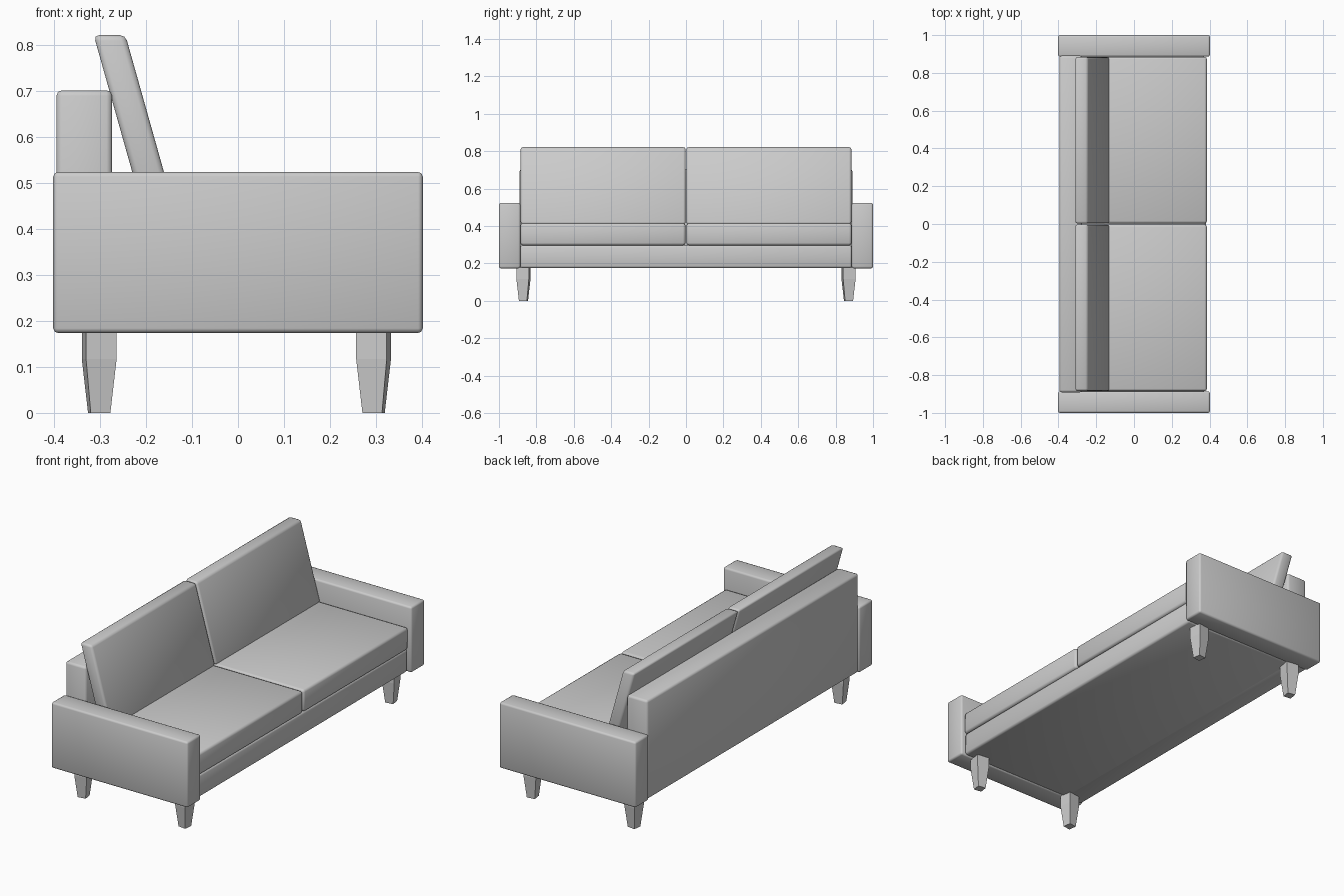
import bpy, bmesh
from math import radians

if "Cube" in bpy.data.objects:
    bpy.data.objects.remove(bpy.data.objects["Cube"])


def finish(name, bm, bevel=0.0, segments=2):
    """Turn a bmesh into a named object, with softened edges if upholstered."""
    bmesh.ops.recalc_face_normals(bm, faces=bm.faces)
    if bevel:
        bmesh.ops.bevel(bm, geom=bm.edges[:], offset=bevel, segments=segments,
                        profile=0.5, affect='EDGES', clamp_overlap=True)
        for f in bm.faces:
            f.smooth = True
    me = bpy.data.meshes.new(name)
    bm.to_mesh(me)
    bm.free()
    ob = bpy.data.objects.new(name, me)
    bpy.context.collection.objects.link(ob)
    return ob


def slab(name, profile, y0, y1, bevel):
    """Extrude an x-z outline from y0 to y1."""
    bm = bmesh.new()
    face = bm.faces.new([bm.verts.new((x, y0, z)) for x, z in profile])
    ext = bmesh.ops.extrude_face_region(bm, geom=[face])
    verts = [v for v in ext['geom'] if isinstance(v, bmesh.types.BMVert)]
    bmesh.ops.translate(bm, verts=verts, vec=(0, y1 - y0, 0))
    return finish(name, bm, bevel)


def rect(x0, x1, z0, z1):
    return [(x0, z0), (x1, z0), (x1, z1), (x0, z1)]


# Frame: base and back panel
slab("base", rect(-0.30, 0.38, 0.175, 0.297), -0.887, 0.887, 0.012)
slab("back_panel", rect(-0.395, -0.274, 0.175, 0.702), -0.891, 0.891, 0.012)

# Back cushion outline leans backwards with level top and bottom
back_profile = [(-0.198, 0.41), (-0.129, 0.41), (-0.245, 0.822), (-0.314, 0.822)]

for side, s in (("left", -1), ("right", 1)):
    slab(side + "_arm", rect(-0.402, 0.402, 0.174, 0.524),
         *sorted((s * 0.886, s * 1.0)), 0.01)
    slab(side + "_seat_cushion", rect(-0.274, 0.386, 0.297, 0.415),
         *sorted((s * 0.003, s * 0.885)), 0.013)
    slab(side + "_back_cushion", back_profile,
         *sorted((s * 0.002, s * 0.884)), 0.012)


# Legs: square posts tapering to the floor, turned slightly outward
def leg(name, x, y, turn):
    bm = bmesh.new()
    rings = []
    for z, h in ((0.0, 0.0215), (0.117, 0.0335), (0.178, 0.0335)):
        rings.append([bm.verts.new((a * h, b * h, z))
                      for a, b in ((-1, -1), (1, -1), (1, 1), (-1, 1))])
    for low, high in zip(rings, rings[1:]):
        for i in range(4):
            j = (i + 1) % 4
            bm.faces.new((low[i], low[j], high[j], high[i]))
    bm.faces.new(rings[0][::-1])
    bm.faces.new(rings[-1])
    ob = finish(name, bm)
    ob.location = (x, y, 0)
    ob.rotation_euler.z = turn


for sx, x, n in ((-1, -0.302, "back"), (1, 0.295, "front")):
    for sy, m in ((-1, "left"), (1, "right")):
        leg(f"{n}_{m}_leg", x, sy * 0.869, radians(8) * sx * sy)
